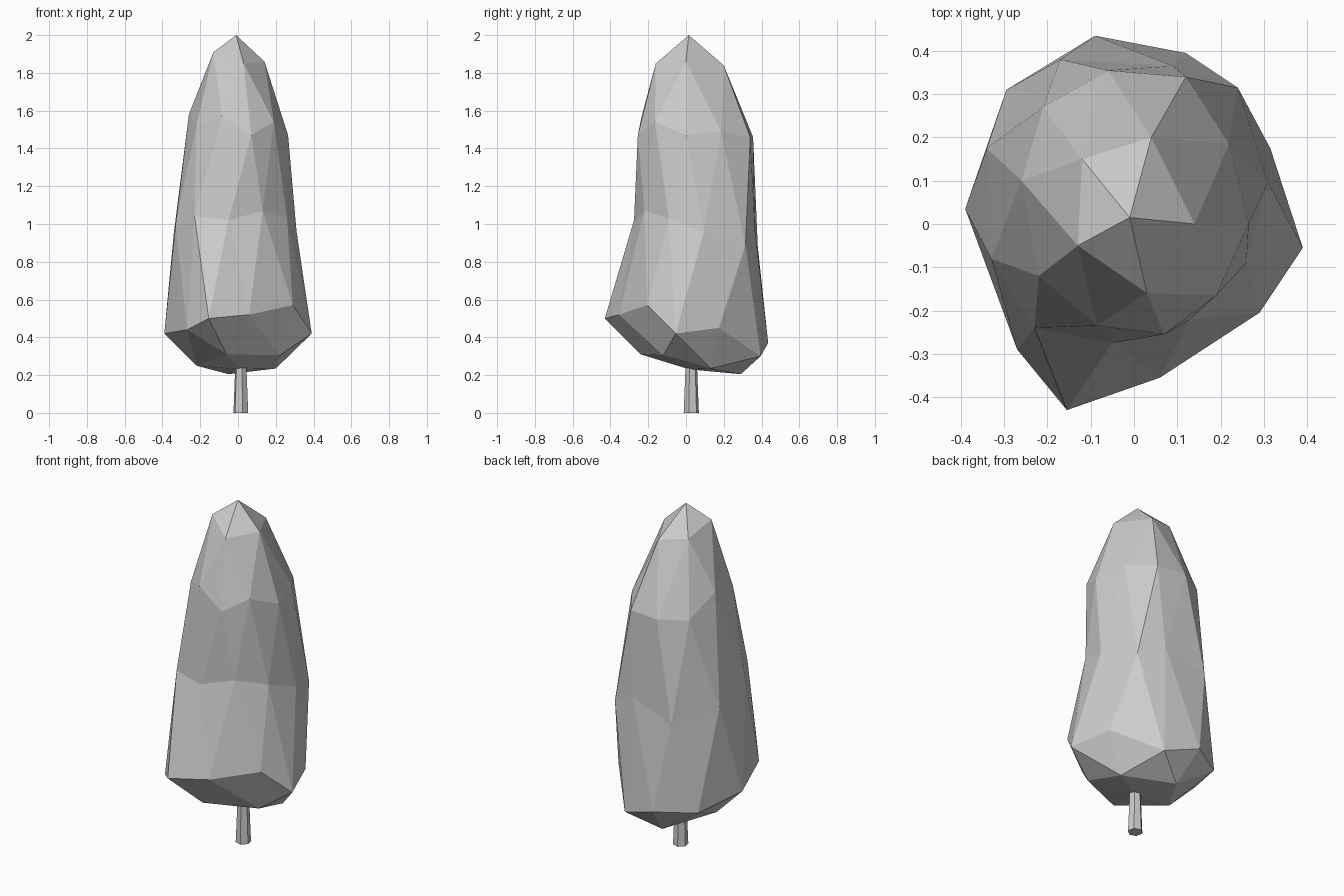
import bpy, bmesh, math
from mathutils import Matrix

if "Cube" in bpy.data.objects:
    bpy.data.objects.remove(bpy.data.objects["Cube"])

# Foliage: a stretched, uneven icosphere-like crown given as cross-section rings
TIP = (-0.01, 0.015, 2.0)
CROWN = [(0.14, 0, 1.86), (0.04, 0.2, 1.84), (-0.12, 0.15, 1.87),
         (-0.13, -0.05, 1.91), (0.03, -0.16, 1.85)]
UPPER = [(0.265, 0, 1.47), (0.22, 0.185, 1.49), (0.12, 0.34, 1.46), (-0.06, 0.355, 1.46),
         (-0.21, 0.27, 1.46), (-0.26, 0.1, 1.58), (-0.22, -0.12, 1.52),
         (-0.085, -0.235, 1.57), (0.07, -0.255, 1.47), (0.19, -0.165, 1.54)]
WAIST = [(0.31, 0.095, 0.96), (0.24, 0.315, 0.89), (0.09, 0.365, 0.97), (-0.17, 0.38, 0.88),
         (-0.34, 0.175, 0.95), (-0.33, -0.08, 1.0), (-0.23, -0.24, 1.04),
         (-0.05, -0.275, 1.02), (0.13, -0.22, 1.07), (0.26, -0.09, 1.03)]
SKIRT = [(0.39, -0.055, 0.42), (0.315, 0.175, 0.45), (0.12, 0.395, 0.30), (-0.09, 0.435, 0.37),
         (-0.295, 0.31, 0.37), (-0.39, 0.035, 0.42), (-0.27, -0.29, 0.44),
         (-0.155, -0.43, 0.5), (0.06, -0.355, 0.52), (0.29, -0.205, 0.57)]
BASE = [(0.2, 0.13, 0.235), (-0.05, 0.29, 0.205), (-0.22, 0.03, 0.25),
        (-0.06, -0.24, 0.31), (0.22, -0.12, 0.305)]
BOTTOM = (0.01, 0.02, 0.23)


def finish(bm, name):
    bmesh.ops.recalc_face_normals(bm, faces=bm.faces)
    mesh = bpy.data.meshes.new(name)
    bm.to_mesh(mesh)
    bm.free()
    obj = bpy.data.objects.new(name, mesh)
    bpy.context.collection.objects.link(obj)
    return obj


def cap(bm, pole, five, ten, shift):
    """Fan from the pole to five points, then out to a ring of ten."""
    for k in range(5):
        a, b = five[k], five[(k + 1) % 5]
        p, q, r = (ten[(2 * k + shift + d) % 10] for d in (-1, 0, 1))
        for tri in ((pole, a, b), (a, p, q), (a, q, r), (a, r, b)):
            bm.faces.new(tri)


def band(bm, top, low):
    """Zigzag of triangles; low[i] sits between top[i] and top[i+1]."""
    for i in range(10):
        j = (i + 1) % 10
        bm.faces.new((top[i], top[j], low[i]))
        bm.faces.new((top[j], low[j], low[i]))


bm = bmesh.new()
crown, upper, waist, skirt, base = ([bm.verts.new(p) for p in ring]
                                    for ring in (CROWN, UPPER, WAIST, SKIRT, BASE))
cap(bm, bm.verts.new(TIP), crown, upper, 0)
band(bm, upper, waist)
band(bm, waist, skirt[1:] + skirt[:1])
cap(bm, bm.verts.new(BOTTOM), base, skirt, 1)
finish(bm, "foliage")

# Trunk: short tapered six-sided post running up into the foliage
bm = bmesh.new()
bmesh.ops.create_cone(bm, cap_ends=True, segments=6, radius1=0.041, radius2=0.029, depth=0.3,
                      matrix=Matrix.Translation((0.015, 0.028, 0.15))
                      @ Matrix.Rotation(math.radians(12), 4, 'Z'))
finish(bm, "trunk")
